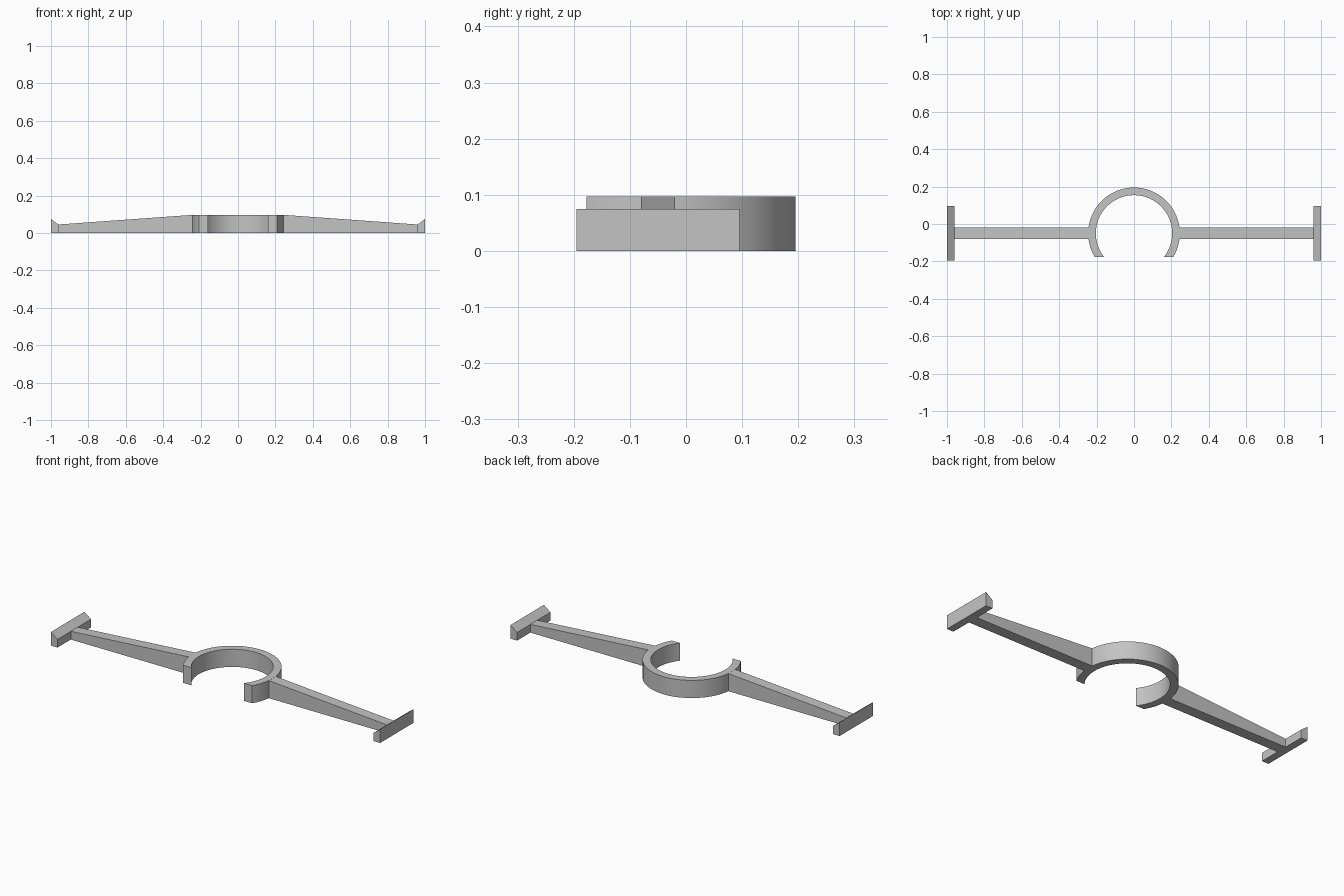
import bpy
import math

cube = bpy.data.objects.get("Cube")
if cube:
    bpy.data.objects.remove(cube, do_unlink=True)

GREY = (0.55, 0.55, 0.55, 1)
grey = bpy.data.materials.new("plain_grey")
grey.use_nodes = True
grey.diffuse_color = GREY
grey.node_tree.nodes["Principled BSDF"].inputs["Base Color"].default_value = GREY

AXIS_Y = -0.05      # centre line of the ring and arms
HEIGHT = 0.097
OUTER, INNER = 0.245, 0.204
CUT = 0.127         # the ring mouth is cut flat this far in front of its centre


def prism(name, outline, place, low, high):
    """Extrude a closed outline between two levels; place() maps (u, v, level) to xyz."""
    n = len(outline)
    verts = [place(u, v, level) for level in (low, high) for u, v in outline]
    faces = [(i, (i + 1) % n, n + (i + 1) % n, n + i) for i in range(n)]
    faces += [tuple(reversed(range(n))), tuple(range(n, 2 * n))]
    mesh = bpy.data.meshes.new(name)
    mesh.from_pydata(verts, [], faces)
    mesh.materials.append(grey)
    obj = bpy.data.objects.new(name, mesh)
    bpy.context.collection.objects.link(obj)
    # Consistent outward normals
    bpy.context.view_layer.objects.active = obj
    bpy.ops.object.select_all(action='DESELECT')
    obj.select_set(True)
    bpy.ops.object.mode_set(mode='EDIT')
    bpy.ops.mesh.select_all(action='SELECT')
    bpy.ops.mesh.normals_make_consistent(inside=False)
    bpy.ops.object.mode_set(mode='OBJECT')
    return obj


def arc(radius, steps=80):
    """Points from the right mouth edge over the back to the left one."""
    start = -math.asin(CUT / radius)
    sweep = math.pi - 2 * start
    return [(radius * math.cos(start + sweep * i / steps),
             radius * math.sin(start + sweep * i / steps)) for i in range(steps + 1)]


# Open clip ring
prism("clip_ring", arc(OUTER) + arc(INNER)[::-1],
      lambda u, v, z: (u, v + AXIS_Y, z), 0, HEIGHT)
bpy.ops.object.shade_smooth_by_angle(angle=math.radians(30))

# Tapered arms and bevel-topped end plates on both sides
arm_side = [(0.24, 0), (0.965, 0), (0.965, 0.045), (0.24, HEIGHT)]
plate_side = [(0.96, 0), (1, 0), (1, 0.075), (0.96, 0.045)]
for side, s in (("left", 1), ("right", -1)):
    def sideways(u, v, y, s=s):
        return (s * u, y, v)
    prism(side + "_arm", arm_side, sideways, AXIS_Y - 0.03, AXIS_Y + 0.03)
    prism(side + "_end_plate", plate_side, sideways, -0.195, 0.095)
